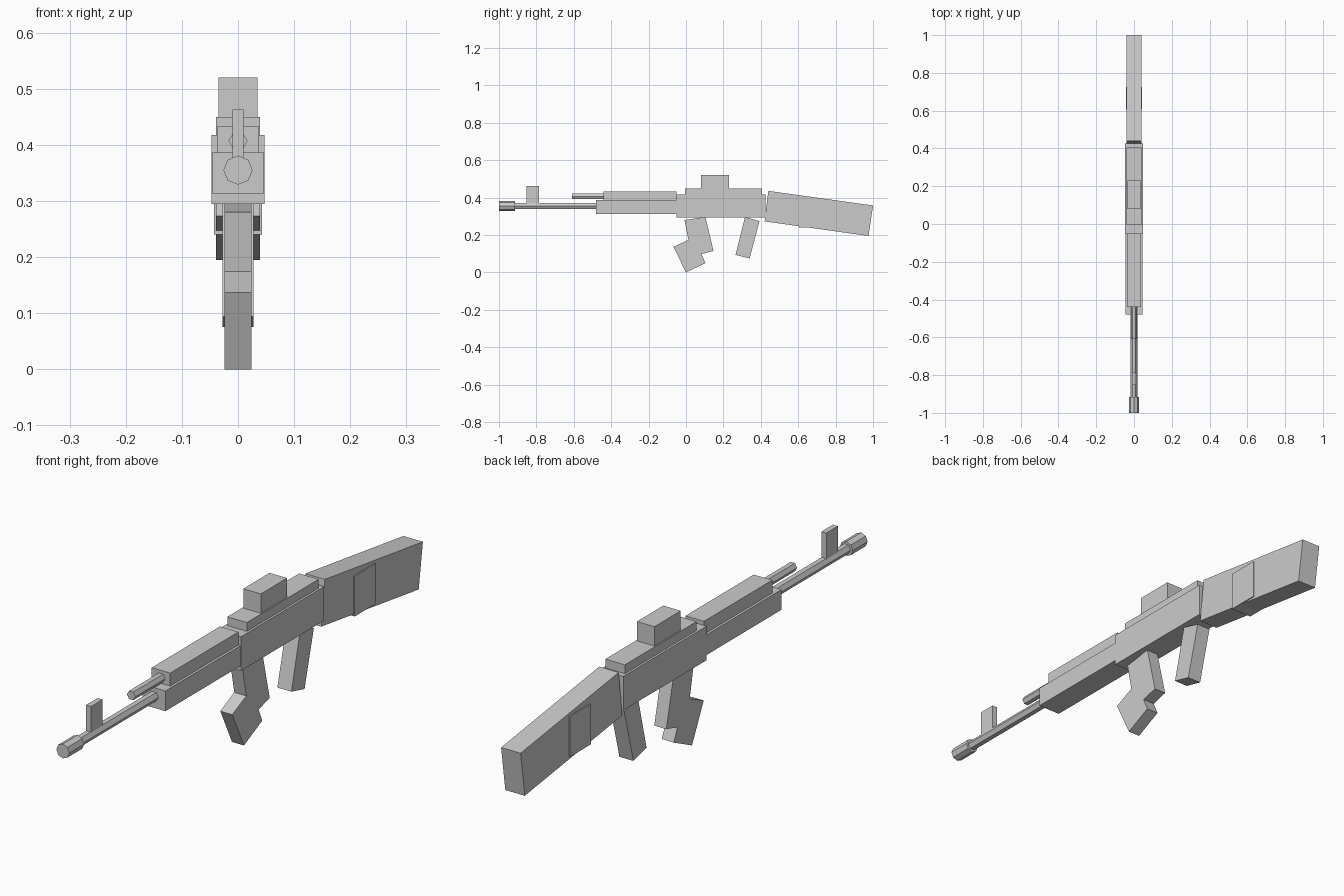
import bpy
import math

cube = bpy.data.objects.get("Cube")
if cube:
    bpy.data.objects.remove(cube, do_unlink=True)

# One plain grey for every part
GREY = (0.6, 0.6, 0.6, 1)
grey = bpy.data.materials.new("plain_grey")
grey.use_nodes = True
grey.diffuse_color = GREY
bsdf = next(n for n in grey.node_tree.nodes if n.type == "BSDF_PRINCIPLED")
bsdf.inputs["Base Color"].default_value = GREY
bsdf.inputs["Roughness"].default_value = 0.8


def slab(name, half_width, profile):
    """Extrude a counterclockwise (y, z) profile across x."""
    n = len(profile)
    verts = [(x, y, z) for x in (-half_width, half_width) for y, z in profile]
    faces = [tuple(reversed(range(n))), tuple(range(n, 2 * n))]
    faces += [(i, (i + 1) % n, (i + 1) % n + n, i + n) for i in range(n)]
    mesh = bpy.data.meshes.new(name)
    mesh.from_pydata(verts, [], faces)
    mesh.materials.append(grey)
    obj = bpy.data.objects.new(name, mesh)
    bpy.context.collection.objects.link(obj)
    return obj


def box(name, half_width, y0, y1, z0, z1):
    return slab(name, half_width, [(y0, z0), (y1, z0), (y1, z1), (y0, z1)])


def tube(name, sides, radius, y0, y1, z):
    """Low-poly rod along y with corners pointing to both sides."""
    ring = [2 * math.pi * i / sides for i in range(sides)]
    verts = [(radius * math.cos(a), y, z + radius * math.sin(a))
             for y in (y0, y1) for a in ring]
    faces = [tuple(range(sides)), tuple(reversed(range(sides, 2 * sides)))]
    faces += [(i, i + sides, (i + 1) % sides + sides, (i + 1) % sides)
              for i in range(sides)]
    mesh = bpy.data.meshes.new(name)
    mesh.from_pydata(verts, [], faces)
    mesh.materials.append(grey)
    obj = bpy.data.objects.new(name, mesh)
    bpy.context.collection.objects.link(obj)
    return obj


# Body
box("receiver", 0.047, -0.05, 0.425, 0.295, 0.418)
box("top_cover", 0.039, -0.005, 0.405, 0.40, 0.45)
box("rear_sight_block", 0.035, 0.08, 0.23, 0.44, 0.52)

# Handguards
box("lower_handguard", 0.046, -0.48, -0.05, 0.313, 0.386)
box("upper_handguard", 0.037, -0.44, -0.05, 0.386, 0.433)

# Barrel group
tube("barrel", 6, 0.018, -0.92, -0.47, 0.355)
tube("muzzle", 8, 0.026, -1.0, -0.915, 0.355)
tube("gas_tube", 6, 0.017, -0.61, -0.43, 0.407)
box("front_sight", 0.01, -0.853, -0.787, 0.36, 0.463)

# Angled magazine and grip
slab("magazine", 0.024, [
    (0.0, 0.0), (0.104, 0.05), (0.083, 0.098), (0.147, 0.115),
    (0.104, 0.297), (-0.008, 0.28), (0.013, 0.174), (-0.067, 0.137)])
slab("grip", 0.028, [
    (0.265, 0.094), (0.34, 0.075), (0.393, 0.275), (0.315, 0.296)])

# Shoulder stock and its raised side panels
slab("stock", 0.039, [
    (0.42, 0.273), (0.976, 0.195), (1.0, 0.358), (0.44, 0.436)])
box("stock_panel", 0.043, 0.605, 0.725, 0.24, 0.386)
